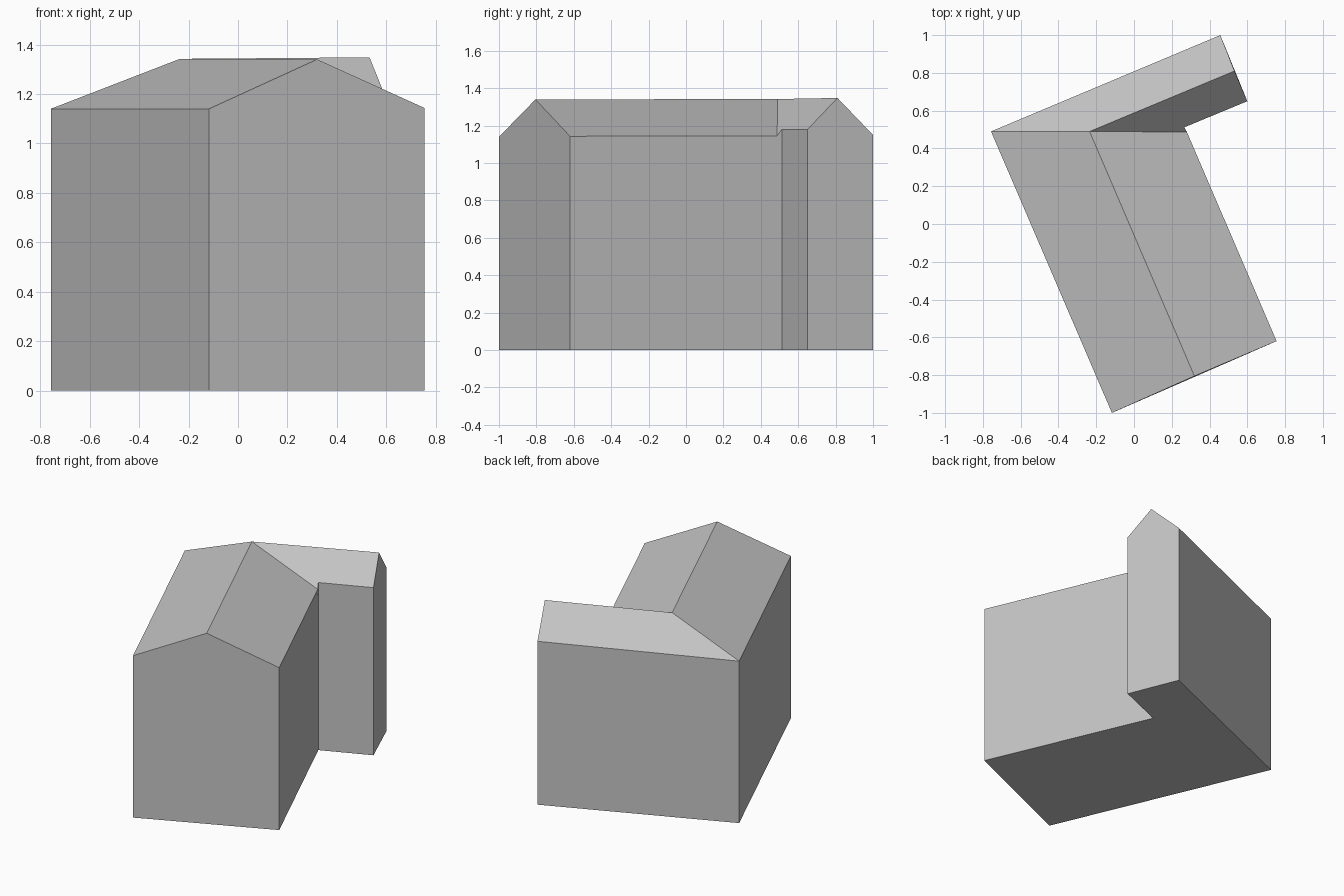
import bpy, bmesh

cube = bpy.data.objects.get("Cube")
if cube:
    bpy.data.objects.remove(cube, do_unlink=True)

# One plain grey for the whole building
grey = bpy.data.materials.new("plain grey")
grey.use_nodes = True
colour = (0.55, 0.55, 0.55, 1)
grey.diffuse_color = colour
grey.node_tree.nodes["Principled BSDF"].inputs["Base Color"].default_value = colour

# Eave corners of the L-shaped plan
front_left = (-0.117, -1.0, 1.14)
front_right = (0.755, -0.62, 1.143)
valley_foot = (0.28, 0.487, 1.145)
inner = (0.267, 0.512, 1.18)
wing_front = (0.60, 0.65, 1.18)
wing_back = (0.457, 1.0, 1.15)
outer = (-0.757, 0.49, 1.14)
# Ridge points
ridge_front = (0.32, -0.805, 1.34)
ridge_corner = (-0.235, 0.49, 1.342)
ridge_wing = (0.532, 0.81, 1.348)


def ground(p):
    return (p[0], p[1], 0)


def build(name, faces):
    bm = bmesh.new()
    for pts in faces:
        bm.faces.new([bm.verts.new(p) for p in pts])
    bmesh.ops.remove_doubles(bm, verts=bm.verts, dist=0.0005)
    mesh = bpy.data.meshes.new(name)
    bm.to_mesh(mesh)
    bm.free()
    mesh.materials.append(grey)
    obj = bpy.data.objects.new(name, mesh)
    bpy.context.collection.objects.link(obj)
    return obj


# Walls: each one is a top edge, left to right from outside, dropped to the ground
tops = [
    (front_left, ridge_front, front_right),
    (front_right, valley_foot, inner),
    (inner, wing_front),
    (wing_front, ridge_wing, wing_back),
    (wing_back, outer),
    (outer, front_left),
]
build("walls", [[ground(t[0]), ground(t[-1])] + list(reversed(t)) for t in tops])

# Floor
build("floor", [[ground(t[0]) for t in reversed(tops)]])

# Roof slopes of the main hall and the narrow wing
build("main_roof", [
    (front_left, ridge_front, ridge_corner, outer),
    (ridge_front, front_right, valley_foot, ridge_corner),
])
build("wing_roof", [
    (outer, ridge_corner, ridge_wing, wing_back),
    (ridge_corner, valley_foot, inner, wing_front, ridge_wing),
])
